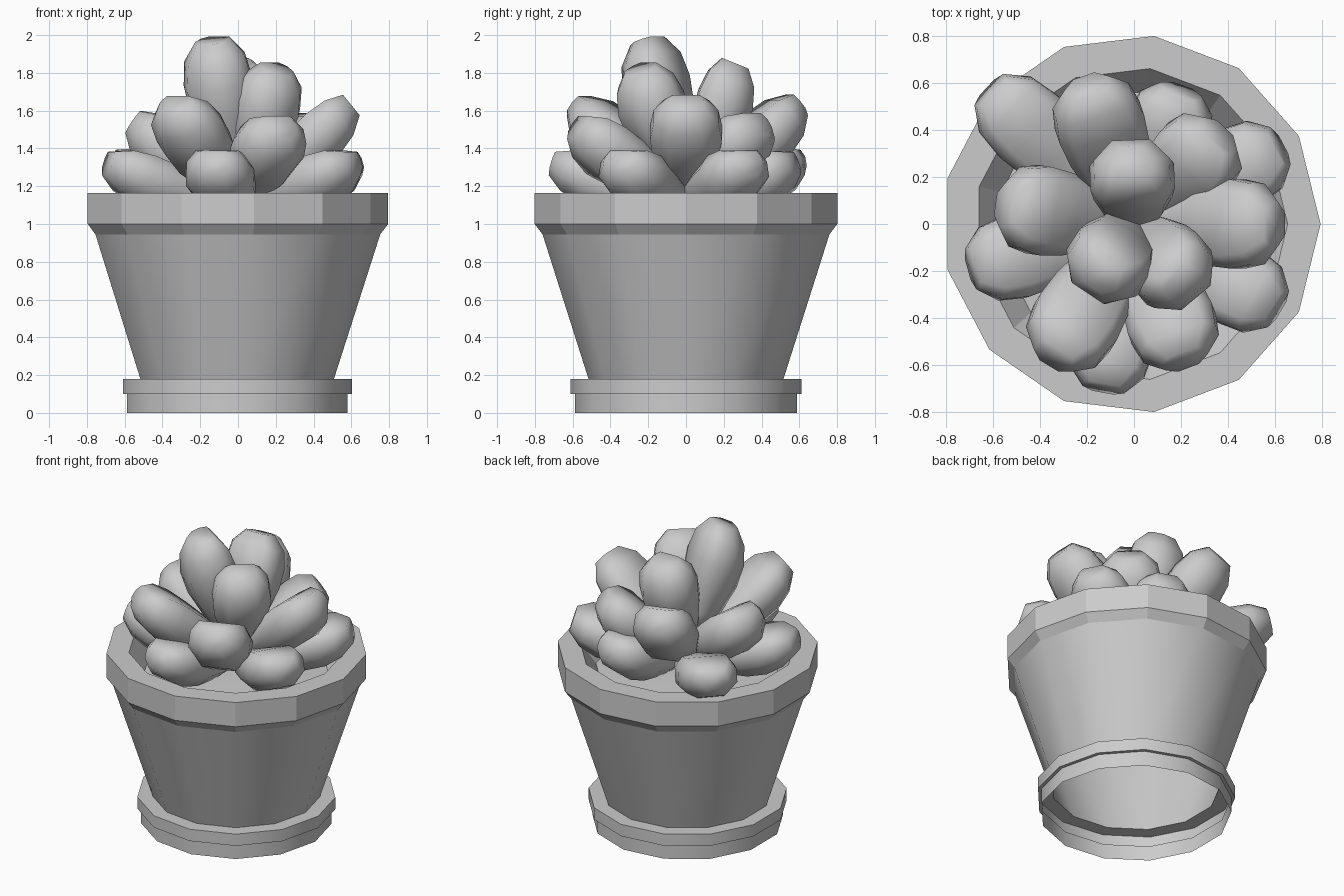
import bpy, math
from mathutils import Vector

if "Cube" in bpy.data.objects:
    bpy.data.objects.remove(bpy.data.objects["Cube"])

SIDES = 13
CX = -0.012  # the 13-gon sits slightly off centre so its bounds are centred


def make(name, verts, faces, angle):
    me = bpy.data.meshes.new(name)
    me.from_pydata(verts, [], faces)
    me.update()
    if angle:
        for p in me.polygons:
            p.use_smooth = True
        me.set_sharp_from_angle(angle=math.radians(angle))
    ob = bpy.data.objects.new(name, me)
    bpy.context.collection.objects.link(ob)
    return ob


def bridge(rings, n):
    return [(r * n + i, r * n + (i + 1) % n, (r + 1) * n + (i + 1) % n, (r + 1) * n + i)
            for r in range(rings - 1) for i in range(n)]


def lathe(name, profile, angle=40, cap=False):
    verts = [(CX + r * math.cos(2 * math.pi * i / SIDES), r * math.sin(2 * math.pi * i / SIDES), z)
             for r, z in profile for i in range(SIDES)]
    faces = bridge(len(profile), SIDES)
    if cap:
        k = (len(profile) - 1) * SIDES
        faces.append(tuple(range(k, k + SIDES)))
    return make(name, verts, faces, angle)


# saucer (open underneath), tapered body, faceted rim with soil inside
lathe("saucer", [(.592, 0), (.592, .10), (.615, .10), (.615, .18), (.52, .18)])
lathe("pot_body", [(.52, .18), (.765, .945)])
lathe("pot_rim", [(.765, .945), (.807, 1.0), (.807, 1.165), (.667, 1.165), (.57, 1.03)], angle=0)
lathe("soil", [(.57, 1.03), (.25, 1.06)], cap=True)

# plump leaf: boxy section swept from base to a blunt, wedge-like tip
SECTION = [(1, -.3), (1, .45), (.72, 1), (-.72, 1), (-1, .45), (-1, -.3), (-.5, -1), (.5, -1)]
SWELL = [(0, .4, .4), (.25, .7, .72), (.5, .93, .95), (.7, 1, 1), (.87, .9, .85), (1, .5, .5)]


def leaf(name, tip, base_z, width=.185, thick=.14):
    tip = Vector(tip)
    base = Vector((tip.x * .08, tip.y * .08, base_z))
    d = (tip - base).normalized()
    side = d.cross(Vector((0, 0, 1))).normalized()
    up = side.cross(d)
    verts = []
    for t, w, h in SWELL:
        c = base.lerp(tip, t) - up * .03 * math.sin(math.pi * t)
        verts += [c + side * a * width * w + up * b * thick * h for a, b in SECTION]
    n = len(SECTION)
    faces = bridge(len(SWELL), n)
    faces += [tuple(reversed(range(n))), tuple(range(len(verts) - n, len(verts)))]
    make(name, verts, faces, 75)


# tiers of leaves, given by their tips
lower = [(-.615, .57, 1.33), (-.69, -.19, 1.32), (-.13, -.70, 1.32),
         (.61, -.36, 1.32), (.62, .33, 1.32), (.20, .57, 1.32)]
middle = [(-.20, .59, 1.63), (-.55, .08, 1.54), (-.34, -.57, 1.62),
          (.22, -.58, 1.51), (.60, 0, 1.63), (.36, .38, 1.53)]
upper = [(-.01, .26, 1.85), (-.14, -.21, 1.97), (.21, -.25, 1.82)]
for i, p in enumerate(lower):
    leaf(f"lower_leaf_{i + 1}", p, 1.12, .18, .13)
for i, p in enumerate(middle):
    leaf(f"middle_leaf_{i + 1}", p, 1.18, .19)
for i, p in enumerate(upper):
    leaf(f"upper_leaf_{i + 1}", p, 1.25, .18, .15)
